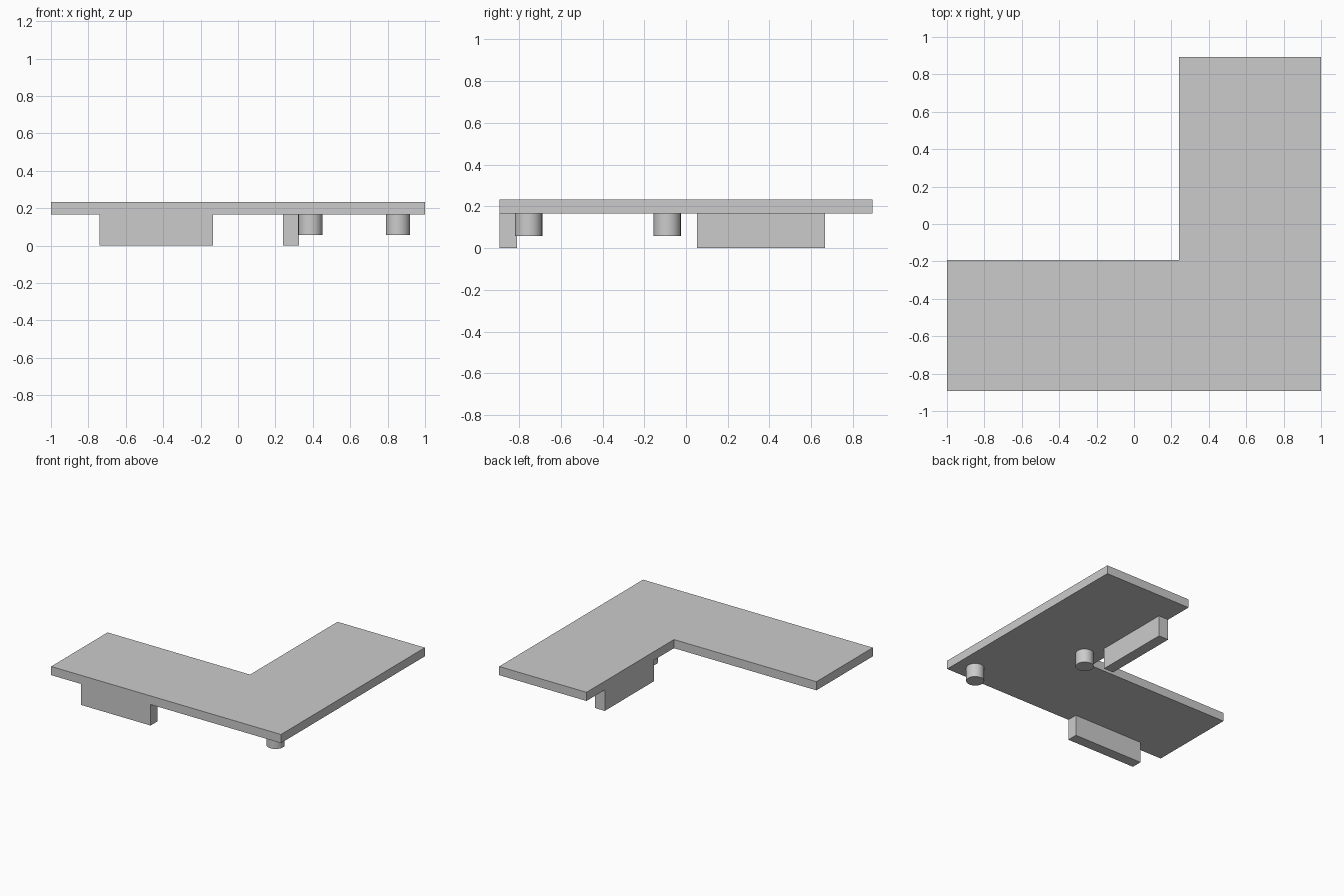
import bpy
import bmesh
from mathutils import Matrix, Vector

cube = bpy.data.objects.get("Cube")
if cube:
    bpy.data.objects.remove(cube, do_unlink=True)

SLAB_BOTTOM, SLAB_TOP = 0.165, 0.233
HALF_DEPTH = 0.894

# Single grey finish
grey = bpy.data.materials.new("plain_grey")
grey.use_nodes = True
colour = (0.6, 0.6, 0.6, 1)
grey.diffuse_color = colour
grey.node_tree.nodes["Principled BSDF"].inputs["Base Color"].default_value = colour


def finish(name, bm):
    bmesh.ops.recalc_face_normals(bm, faces=bm.faces)
    mesh = bpy.data.meshes.new(name)
    bm.to_mesh(mesh)
    bm.free()
    mesh.materials.append(grey)
    obj = bpy.data.objects.new(name, mesh)
    bpy.context.collection.objects.link(obj)
    return obj


def prism(name, outline, bottom, top):
    bm = bmesh.new()
    base = bm.faces.new([bm.verts.new((x, y, bottom)) for x, y in outline])
    result = bmesh.ops.extrude_face_region(bm, geom=[base], use_keep_orig=True)
    raised = [v for v in result["geom"] if isinstance(v, bmesh.types.BMVert)]
    bmesh.ops.translate(bm, verts=raised, vec=Vector((0, 0, top - bottom)))
    return finish(name, bm)


def rail(name, x0, x1, y0, y1):
    return prism(name, [(x0, y0), (x1, y0), (x1, y1), (x0, y1)], 0, SLAB_BOTTOM)


def peg(name, x, y, radius=0.065, bottom=0.057):
    bm = bmesh.new()
    centre = Matrix.Translation((x, y, (bottom + SLAB_BOTTOM) / 2))
    bmesh.ops.create_cone(bm, cap_ends=True, segments=48, radius1=radius,
                          radius2=radius, depth=SLAB_BOTTOM - bottom, matrix=centre)
    for face in bm.faces:
        face.smooth = len(face.verts) == 4
    for edge in bm.edges:
        edge.smooth = all(f.smooth for f in edge.link_faces)
    return finish(name, bm)


# L-shaped top slab
prism("corner_slab",
      [(-1, -HALF_DEPTH), (1, -HALF_DEPTH), (1, HALF_DEPTH),
       (0.24, HALF_DEPTH), (0.24, -0.193), (-1, -0.193)],
      SLAB_BOTTOM, SLAB_TOP)

# Rails hanging below the slab edges
rail("front_rail", -0.74, -0.135, -HALF_DEPTH, -0.81)
rail("inner_rail", 0.24, 0.325, 0.053, 0.667)

# Round pegs at the outer and inner corners
peg("outer_peg", 0.855, -0.754)
peg("inner_peg", 0.387, -0.09)
